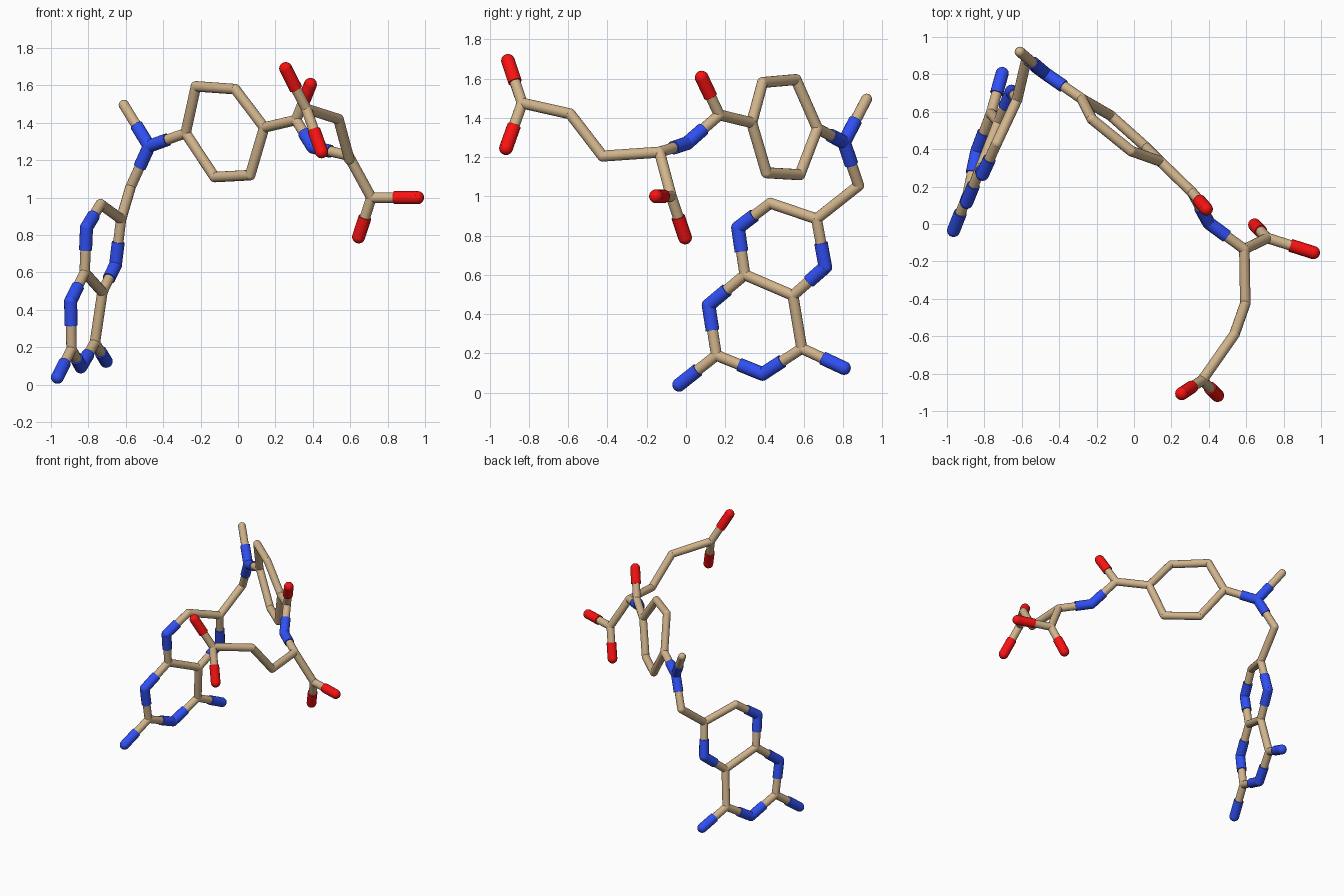
import bpy, bmesh
from mathutils import Vector

if "Cube" in bpy.data.objects:
    bpy.data.objects.remove(bpy.data.objects["Cube"])

# element: (name, stick radius, colour)
ELEMENTS = {
    "C": ("carbon", 0.028, (0.64, 0.456, 0.262, 1)),
    "N": ("nitrogen", 0.035, (0.03, 0.08, 0.9, 1)),
    "O": ("oxygen", 0.035, (0.95, 0.006, 0.006, 1)),
}

# joint positions; first letter is the element
ATOMS = {
    # double ring with two side arms
    "Na": (-0.965, -0.035, 0.04), "C2": (-0.89, 0.155, 0.19), "N1": (-0.895, 0.115, 0.445),
    "C8a": (-0.82, 0.30, 0.60), "N8": (-0.81, 0.265, 0.84), "C7": (-0.735, 0.43, 0.965),
    "C6": (-0.625, 0.665, 0.885), "N5": (-0.655, 0.71, 0.64), "C4a": (-0.725, 0.545, 0.495),
    "C4": (-0.765, 0.59, 0.225), "N3": (-0.84, 0.39, 0.095), "Nb": (-0.705, 0.805, 0.125),
    # linker
    "C9": (-0.575, 0.88, 1.055), "N10": (-0.475, 0.805, 1.275), "Cm": (-0.61, 0.92, 1.495),
    # six ring
    "Cp": (-0.28, 0.67, 1.345), "Cq": (-0.225, 0.56, 1.595), "Cr": (-0.015, 0.39, 1.58),
    "Cs": (0.14, 0.335, 1.375), "Ct": (0.065, 0.41, 1.12), "Cu": (-0.125, 0.58, 1.11),
    # tail
    "Ck": (0.31, 0.17, 1.415), "Ok": (0.387, 0.08, 1.605), "Nk": (0.40, 0.005, 1.27),
    "CA": (0.59, -0.135, 1.225), "CT": (0.713, -0.075, 1.0), "O1": (0.96, -0.153, 1.0),
    "O2": (0.645, -0.005, 0.79), "CB": (0.595, -0.425, 1.205), "CG": (0.537, -0.59, 1.42),
    "CD": (0.365, -0.835, 1.475), "O3": (0.255, -0.907, 1.69), "O4": (0.447, -0.917, 1.245),
}

# each part is a set of bonded chains
PARTS = {
    "double_ring": ["Na C2 N1 C8a N8 C7 C6 N5 C4a C4 N3 C2", "C8a C4a", "C4 Nb"],
    "linker": ["C6 C9 N10 Cp", "N10 Cm"],
    "six_ring": ["Cp Cq Cr Cs Ct Cu Cp"],
    "tail": ["Cs Ck Nk CA CB CG CD O3", "Ck Ok", "CA CT O1", "CT O2", "CD O4"],
}

materials = {}
for key, (name, _, colour) in ELEMENTS.items():
    materials[key] = bpy.data.materials.new(name)
    materials[key].diffuse_color = colour


def add_stick(bm, a, b, r):
    """Open-ended half bond from joint a to midpoint b."""
    d = b - a
    rot = d.to_track_quat('Z', 'Y').to_matrix().to_4x4()
    rot.translation = (a + b) / 2
    bmesh.ops.create_cone(bm, cap_ends=True, segments=16, radius1=r, radius2=r,
                          depth=d.length, matrix=rot)


def add_joint(bm, p, r):
    res = bmesh.ops.create_uvsphere(bm, u_segments=16, v_segments=10, radius=r)
    bmesh.ops.translate(bm, verts=res["verts"], vec=p)


pos = {k: Vector(v) for k, v in ATOMS.items()}
done = set()
for part, chains in PARTS.items():
    meshes = {}
    for chain in chains:
        names = chain.split()
        for pair in zip(names, names[1:]):
            mid = (pos[pair[0]] + pos[pair[1]]) / 2
            for n in pair:
                bm = meshes.setdefault(n[0], bmesh.new()) if n[0] not in meshes else meshes[n[0]]
                r = ELEMENTS[n[0]][1]
                add_stick(bm, pos[n], mid, r)
                if n not in done:
                    done.add(n)
                    add_joint(bm, pos[n], r)
    # one object per element in the part
    for key, bm in meshes.items():
        name = f"{part}_{ELEMENTS[key][0]}"
        me = bpy.data.meshes.new(name)
        bm.to_mesh(me)
        bm.free()
        me.materials.append(materials[key])
        ob = bpy.data.objects.new(name, me)
        bpy.context.collection.objects.link(ob)
        bpy.ops.object.select_all(action='DESELECT')
        ob.select_set(True)
        bpy.context.view_layer.objects.active = ob
        bpy.ops.object.shade_smooth_by_angle()

for m in bpy.data.materials:
    if m.users and not m.is_grease_pencil:
        m.use_nodes = True
        m.node_tree.nodes["Principled BSDF"].inputs["Base Color"].default_value = m.diffuse_color
